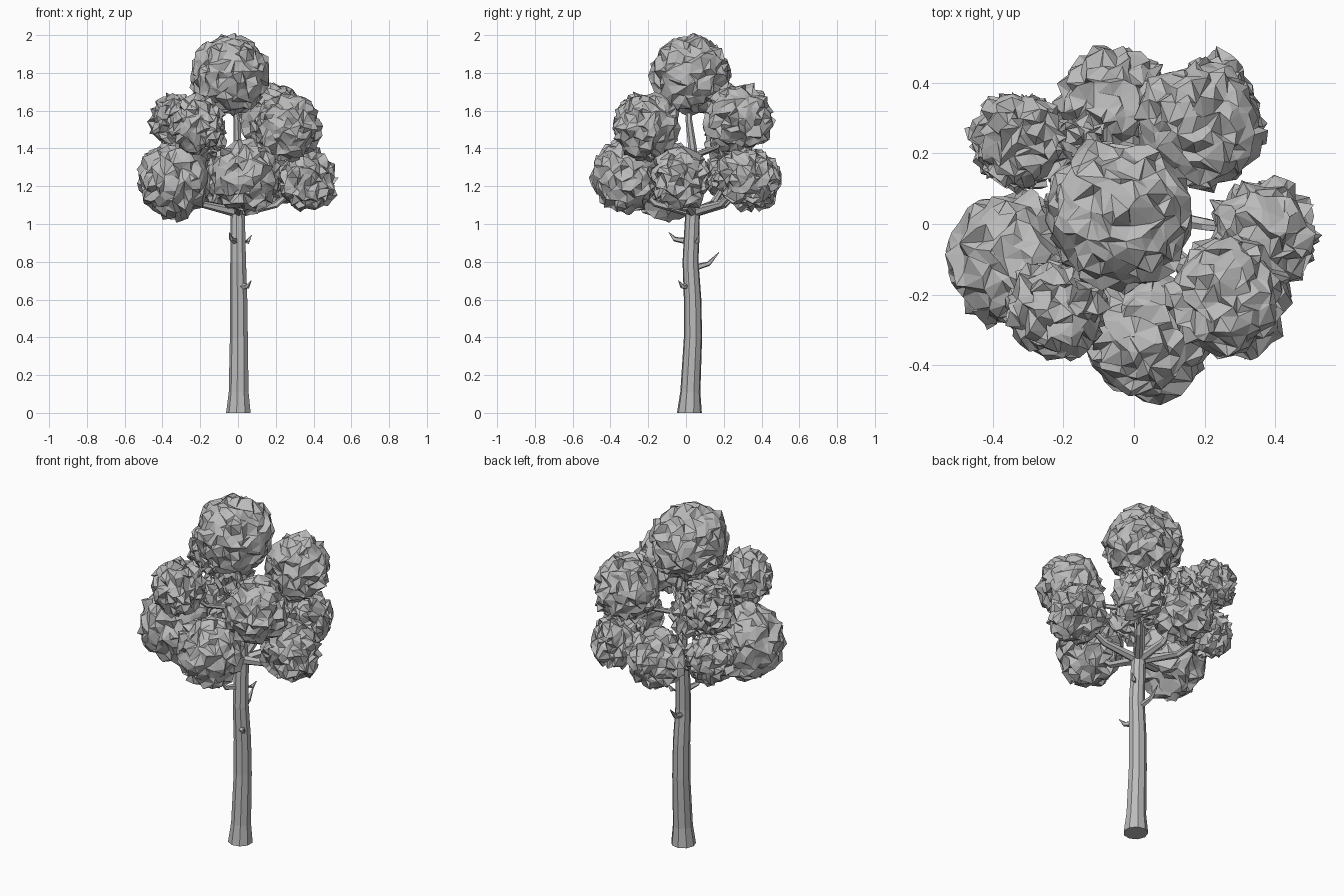
import bpy, bmesh, math, random
from mathutils import Vector

random.seed(7)
if "Cube" in bpy.data.objects:
    bpy.data.objects.remove(bpy.data.objects["Cube"], do_unlink=True)

grey = bpy.data.materials.new("plain grey")
grey.use_nodes = True
grey.diffuse_color = (0.5, 0.5, 0.5, 1)
grey.node_tree.nodes["Principled BSDF"].inputs["Base Color"].default_value = (0.5, 0.5, 0.5, 1)


def finish(bm, name):
    mesh = bpy.data.meshes.new(name)
    bm.to_mesh(mesh)
    bm.free()
    mesh.materials.append(grey)
    obj = bpy.data.objects.new(name, mesh)
    bpy.context.collection.objects.link(obj)


def tube(name, path, radii, sides):
    """Faceted tube through the path points, one radius per point."""
    bm = bmesh.new()
    pts = [Vector(p) for p in path]
    rings = []
    for i, (p, r) in enumerate(zip(pts, radii)):
        along = (pts[min(i + 1, len(pts) - 1)] - pts[max(i - 1, 0)]).normalized()
        if p.z == 0:
            along = Vector((0, 0, 1))  # flat cut on the ground
        u = Vector((1, 0, 0)) if abs(along.x) < 0.8 else Vector((0, 1, 0))
        u = (u - along * u.dot(along)).normalized()
        v = along.cross(u)
        angles = [math.tau * (k + 0.5) / sides for k in range(sides)]
        rings.append([bm.verts.new(p + r * (u * math.cos(a) + v * math.sin(a))) for a in angles])
    for low, high in zip(rings, rings[1:]):
        for k in range(sides):
            n = (k + 1) % sides
            bm.faces.new((low[k], low[n], high[n], high[k]))
    bm.faces.new(rings[0][::-1])
    bm.faces.new(rings[-1])
    bmesh.ops.recalc_face_normals(bm, faces=bm.faces)
    finish(bm, name)


def leaf_cluster(name, centre, radii, count):
    """Ball of irregular triangles with a crumpled, spiky surface."""
    bm = bmesh.new()
    golden = math.pi * (3 - math.sqrt(5))
    for i in range(count):
        z = 1 - 2 * (i + 0.5) / count
        ring = math.sqrt(1 - z * z)
        p = Vector((ring * math.cos(i * golden), ring * math.sin(i * golden), z))
        p += Vector([random.uniform(-0.07, 0.07) for _ in range(3)])
        bm.verts.new(p.normalized())
    bmesh.ops.convex_hull(bm, input=bm.verts[:])
    bmesh.ops.recalc_face_normals(bm, faces=bm.faces)
    # Smaller clusters are crumpled more strongly
    rough = 0.019 / min(radii)
    size = Vector(radii)
    for v in bm.verts:
        shake = Vector([random.uniform(-rough, rough) for _ in range(3)])
        v.co = Vector(centre) + size * (v.co * random.uniform(0.97 - rough, 0.99 + rough * .5) + shake * .8)
    finish(bm, name)


# Trunk and the stem that carries the crown
tube("trunk",
     [(.004, .018, 0), (.005, .023, .11), (.006, .037, .4), (.005, .035, .6),
      (.002, .024, .8), (0, .03, .95), (0, .036, 1.08)],
     [.067, .054, .049, .047, .043, .041, .039], 9)
tube("upper_stem",
     [(0, .036, 1.05), (-.005, .042, 1.2), (0, .035, 1.4), (-.005, .015, 1.55), (-.04, .02, 1.75)],
     [.037, .028, .023, .018, .01], 7)

# Leaf clusters: centre and radii
lower = {"front": ((.04, -.32, 1.255), (.185, .185, .195)),
         "left": ((.365, -.03, 1.235), (.155, .16, .165)),
         "back_left": ((.225, .315, 1.25), (.13, .165, .15)),
         "back": ((-.05, .34, 1.23), (.165, .165, .165)),
         "back_right": ((-.32, .23, 1.25), (.135, .135, .135)),
         "right": ((-.335, -.1, 1.235), (.195, .2, .21))}
upper = {"front_left": ((.265, -.21, 1.515), (.175, .175, .18)),
         "back_left": ((.19, .28, 1.56), (.18, .18, .185)),
         "back_right": ((-.33, .24, 1.55), (.135, .135, .14)),
         "inner": ((-.17, .2, 1.47), (.11, .1, .14)),
         "front_right": ((-.22, -.24, 1.53), (.145, .145, .155))}

for tier, start_z, thick, clusters in (("lower", 1.06, .027, lower), ("upper", 1.36, .017, upper)):
    for side, (centre, radii) in clusters.items():
        leaf_cluster(f"{tier}_{side}_leaves", centre, radii, 340)
        # Rising branch from the stem into the cluster
        start = Vector((0, .035, start_z))
        end = Vector(centre)
        mid = start.lerp(end, 0.55)
        mid.z = start_z + 0.25 * (end.z - start_z)
        tube(f"{tier}_{side}_branch", [start, mid, end], [thick, thick * .7, thick * .35], 6)

leaf_cluster("top_leaves", (-.043, .025, 1.79), (.215, .215, .213), 400)

# Broken twig stubs on the trunk
stubs = [((-.015, 0, .91), (-.035, -.06, .92), (-.045, -.09, .955)),
         ((.015, .04, .9), (.05, .06, .905), (.072, .07, .94)),
         ((-.005, .05, .77), (-.015, .12, .79), (-.02, .175, .85)),
         ((.02, .005, .67), (.05, -.02, .67), (.07, -.04, .7))]
for path in stubs:
    tube("twig_stub", path, [.018, .013, .002], 5)
